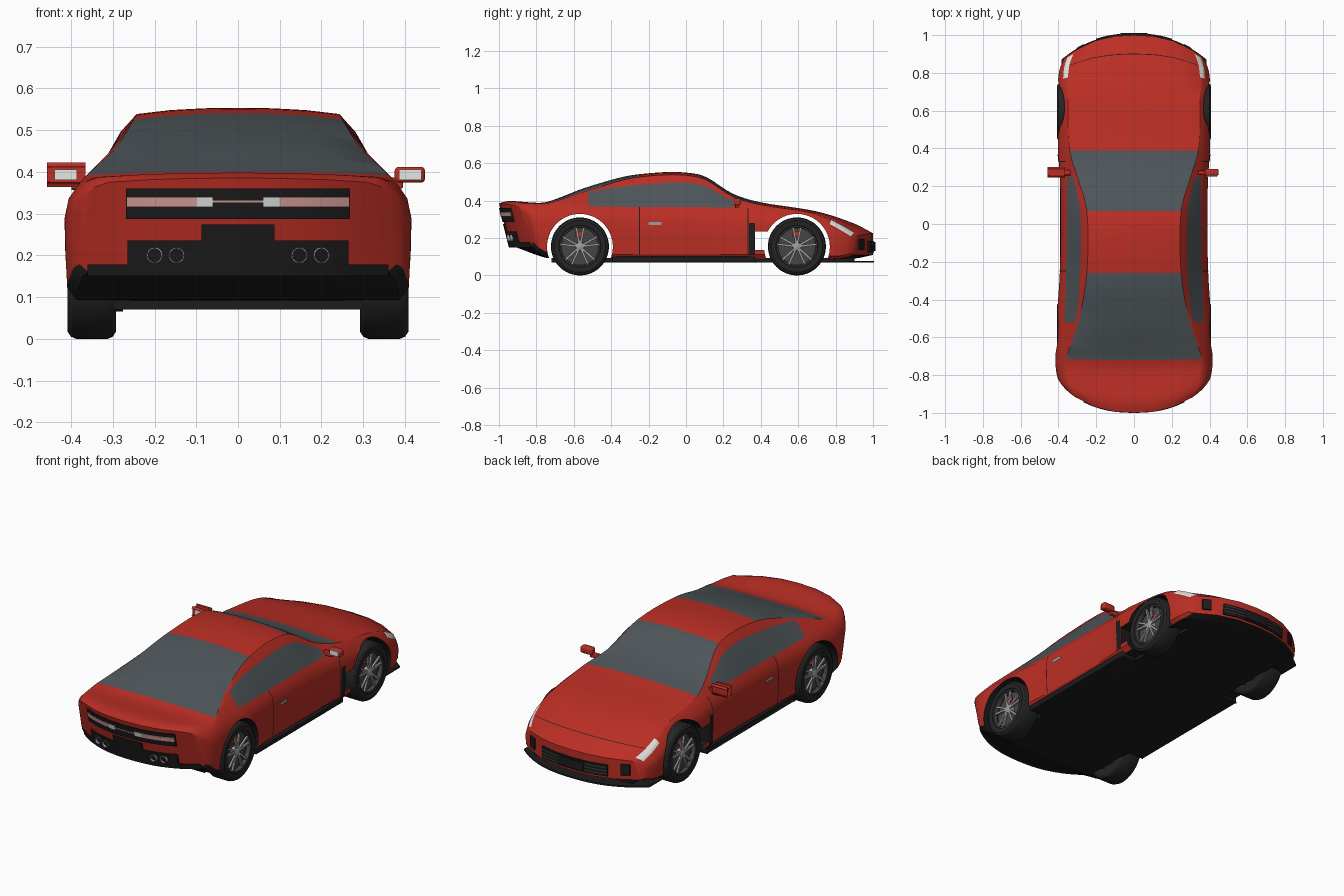
import bpy, bmesh, math
from mathutils import Vector

if "Cube" in bpy.data.objects:
    bpy.data.objects.remove(bpy.data.objects["Cube"])


def material(name, r, g, b):
    m = bpy.data.materials.new(name)
    m.use_nodes = True
    m.diffuse_color = (r, g, b, 1)
    m.node_tree.nodes["Principled BSDF"].inputs["Base Color"].default_value = (r, g, b, 1)
    return m


RED = material("red paint", .5, .028, .018)
GLASS = material("tinted glass", .075, .09, .1)
BLACK = material("black trim", .012, .012, .012)
RUBBER = material("tyre rubber", .018, .018, .018)
ALLOY = material("alloy grey", .35, .35, .35)
DISC = material("dark metal", .06, .06, .06)
LAMP = material("lamp white", .8, .8, .78)
TAIL = material("tail lamp pink", .72, .36, .34)


def finish(bm, name, mats, smooth=True):
    me = bpy.data.meshes.new(name)
    bmesh.ops.recalc_face_normals(bm, faces=bm.faces)
    bm.to_mesh(me)
    bm.free()
    for m in mats:
        me.materials.append(m)
    ob = bpy.data.objects.new(name, me)
    bpy.context.collection.objects.link(ob)
    if smooth:
        crease(ob)
    return ob


def crease(ob):
    bpy.ops.object.select_all(action='DESELECT')
    ob.select_set(True)
    bpy.context.view_layer.objects.active = ob
    bpy.ops.object.shade_smooth_by_angle(angle=math.radians(32))


def box(name, x, y, z, mat, bevel=0):
    bm = bmesh.new()
    bmesh.ops.create_cube(bm, size=1)
    for v in bm.verts:
        v.co = [a + (b - a) * (c + .5) for (a, b), c in zip((x, y, z), v.co)]
    if bevel:
        bmesh.ops.bevel(bm, geom=bm.edges[:], offset=bevel, segments=3, profile=.5, affect='EDGES')
    return finish(bm, name, [mat])


def lathe(name, profile, centre, mat, axis='X', steps=48):
    """Spin (along, radius) points about an axis."""
    bm = bmesh.new()
    rows = []
    for i in range(steps):
        a = math.tau * i / steps
        c, s = math.cos(a), math.sin(a)
        rows.append([bm.verts.new(Vector(centre) + Vector((u, r * c, r * s) if axis == 'X' else (r * c, u, r * s)))
                     for u, r in profile])
    for i in range(steps):
        a, b = rows[i], rows[(i + 1) % steps]
        for j in range(len(profile) - 1):
            bm.faces.new((a[j], b[j], b[j + 1], a[j + 1]))
    bmesh.ops.remove_doubles(bm, verts=bm.verts, dist=1e-5)
    return finish(bm, name, [mat])


# Body stations: y, crown z, roof edge x z, window top x z, belt x z, half width, bottom z
KEYS = [
    (-1, .385, .31, .375, .34, .365, .365, .345, .385, .16),
    (-.95, .398, .33, .387, .355, .375, .38, .35, .4, .15),
    (-.78, .388, .35, .385, .37, .378, .388, .36, .415, .1),
    (-.72, .4, .36, .392, .372, .382, .385, .365, .415, .09),
    (-.52, .475, .295, .455, .31, .445, .37, .37, .41, .085),
    (-.26, .54, .25, .525, .285, .483, .36, .366, .393, .085),
    (.07, .54, .25, .525, .285, .488, .355, .365, .388, .085),
    (.25, .437, .3, .422, .32, .4, .355, .362, .393, .085),
    (.39, .393, .34, .38, .35, .372, .365, .352, .402, .085),
    (.7, .342, .35, .33, .365, .318, .38, .295, .405, .085),
    (.9, .277, .34, .262, .36, .25, .375, .23, .395, .09),
    (1, .225, .31, .215, .335, .205, .355, .19, .37, .11)]


def station(s):
    """Smoothly interpolated body values at s."""
    i = max(k for k in range(len(KEYS) - 1) if KEYS[k][0] <= s + 1e-6)
    p, q = KEYS[i], KEYS[i + 1]
    a, b = KEYS[max(i - 1, 0)], KEYS[min(i + 2, len(KEYS) - 1)]
    h = q[0] - p[0]
    t = (s - p[0]) / h
    out = []
    for j in range(1, len(p)):
        m = (q[j] - a[j]) / (q[0] - a[0]) * h
        n = (b[j] - p[j]) / (b[0] - p[0]) * h
        out.append((2*t**3 - 3*t*t + 1) * p[j] + (t**3 - 2*t*t + t) * m
                   + (3*t*t - 2*t**3) * q[j] + (t**3 - t*t) * n)
    return out


def place(x, s, z):
    """Bow the nose and tail in plan and lean the tail forward."""
    u = max(0, (abs(s) - (.55 if s > 0 else .65)) / (.45 if s > 0 else .35))
    y = s - math.copysign(.13 * u * u * (abs(x) / .38) ** 2.4, s)
    if s < 0:
        y += u * u * max(0, .385 - z) * .25
    return Vector((x, y, z))


def section(s):
    top, ew, ez, gw, gz, bw, bz, w, bot = station(s)
    h = bz - bot
    pts = [(.93 * w * f, bot) for f in (0, 1/3, 2/3, 1)]
    pts += [(.985 * w, bot + .1 * h), (.995 * w, bot + .4 * h), (w, bot + .72 * h),
            (w * .65 + bw * .35, bot + .9 * h), (bw, bz), (gw, gz)]
    pts += [(ew * f, top - (top - ez) * f ** 2.5) for f in (1, 2/3, 1/3, 0)]
    return [place(x, s, z) for x, z in pts]


# Body shell
bm = bmesh.new()
stations = [KEYS[0][0]]
for p, q in zip(KEYS, KEYS[1:]):
    n = max(2, round((q[0] - p[0]) / .035))
    stations += [p[0] + (q[0] - p[0]) * k / n for k in range(1, n + 1)]
rings = []
for s in stations:
    half = section(s)
    other = [Vector((-p.x, p.y, p.z)) for p in half[12:0:-1]]
    rings.append([bm.verts.new(p) for p in half + other])
for s0, s1, a, b in zip(stations, stations[1:], rings, rings[1:]):
    mid = (s0 + s1) / 2
    for k in range(26):
        f = bm.faces.new((a[k], a[(k + 1) % 26], b[(k + 1) % 26], b[k]))
        col = k if k < 13 else 25 - k
        screen = col >= 10 and (.07 < mid < .39 or -.72 < mid < -.26)
        window = col == 8 and -.52 < mid < .25
        f.material_index = 1 if screen or window else 2 if col < 3 or (col == 3 and mid < -.75) else 0
for r in (rings[0], rings[-1]):
    for side in (1, -1):
        for i in range(6):
            bm.faces.new([r[(side * k) % 26] for k in (i, i + 1, 12 - i, 13 - i)])
body = finish(bm, "body", [RED, GLASS, BLACK], smooth=False)

# Wheel arches and vents cut straight through
AXLES = {"rear": -.567, "front": .593}
cutters = [lathe("arch_cutter", [(-.6, 0), (-.6, .176), (.6, .176), (.6, 0)], (0, y, .153), RED, steps=64)
           for y in AXLES.values()]
cutters.append(box("vent_cutter", (-.6, .6), (.368, .45), (.135, .235), RED))
for c in cutters:
    c.data.materials.append(GLASS)
    c.data.materials.append(BLACK)
    for p in c.data.polygons:
        p.material_index = 2
    mod = body.modifiers.new("cut", 'BOOLEAN')
    mod.object, mod.operation, mod.solver = c, 'DIFFERENCE', 'EXACT'
    bpy.context.view_layer.objects.active = body
    bpy.ops.object.modifier_apply(modifier=mod.name)
    bpy.data.objects.remove(c)
crease(body)


def patch(name, s0, s1, a, b, mat, lift=.003, n=8):
    """Thin plates lying on both sides of the body surface."""
    for side, word in ((1, "left_"), (-1, "right_")):
        bm = bmesh.new()
        grid = []
        for i in range(n + 1):
            sec = section(s0 + (s1 - s0) * i / n)
            row = []
            for j in range(n + 1):
                t = a + (b - a) * j / n
                k = min(int(t), 12)
                p = sec[k].lerp(sec[k + 1], t - k)
                row.append(bm.verts.new((p.x * side, p.y, p.z)))
            grid.append(row)
        for r, q in zip(grid, grid[1:]):
            for j in range(n):
                bm.faces.new((r[j], r[j + 1], q[j + 1], q[j]))
        bm.normal_update()
        for v in bm.verts:
            out = v.normal.dot(Vector((v.co.x, 0, v.co.z - .2)))
            v.co += v.normal * math.copysign(lift, out)
        finish(bm, word + name, [mat])


patch("headlamp", .81, .975, 8.5, 10, LAMP)
patch("rear_door_seam", -.252, -.247, 4, 8, BLACK, .0015)
patch("front_door_seam", .328, .333, 4, 8, BLACK, .0015)
patch("fender_vent", .336, .368, 4, 6, BLACK)
patch("bonnet_seam", .898, .902, 10, 13, BLACK, .0015)
patch("door_handle", -.2, -.13, 5.8, 6, ALLOY, .007)


def panel(name, x0, x1, z0, z1, end, mat, out=.006, depth=.02, n=12):
    """Bar following the bowed nose (end 1) or tail (end -1)."""
    bm = bmesh.new()
    cols = []
    for i in range(n + 1):
        x = x0 + (x1 - x0) * i / n
        cols.append([bm.verts.new(place(x, end, z) + Vector((0, end * d, 0)))
                     for z, d in ((z0, out), (z1, out), (z1, -depth), (z0, -depth))])
    for a, b in zip(cols, cols[1:]):
        for k in range(4):
            bm.faces.new((a[k], a[(k + 1) % 4], b[(k + 1) % 4], b[k]))
    bm.faces.new(cols[0])
    bm.faces.new(cols[-1])
    finish(bm, name, [mat])


# Tail details
panel("tail_lamp_housing", -.268, .268, .287, .36, -1, BLACK)
panel("tail_centre_bar", -.06, .06, .326, .331, -1, TAIL, .009)
panel("number_plate_recess", -.088, .088, .235, .274, -1, BLACK)
panel("rear_lower_grille", -.265, .265, .15, .235, -1, BLACK)
for side in (1, -1):
    panel("tail_lamp", side * .1, side * .267, .316, .34, -1, TAIL, .01)
    panel("reversing_lamp", side * .06, side * .1, .316, .34, -1, LAMP, .01)
    panel("lower_bumper_corner", side * .26, side * .36, .15, .178, -1, BLACK)
    for x in (.147, .2):
        y = place(x, -1, .2).y
        lathe("exhaust_trim", [(0, .016), (-.016, .016), (-.016, .019), (0, .019)],
              (side * x, y, .2), ALLOY, 'Y', 24)

# Nose details
panel("front_grille", -.2, .2, .122, .185, 1, BLACK)
for z in (.135, .152, .169):
    panel("grille_slat", -.2, .2, z, z + .006, 1, DISC, .009)
panel("front_plate", -.075, .075, .13, .178, 1, BLACK, .012)
panel("front_splitter", -.385, .385, .07, .078, 1, BLACK, .004, .12, 24)
for side in (1, -1):
    panel("bumper_vent", side * .265, side * .305, .135, .195, 1, BLACK, .008, .03)

# Floor and sills
box("floor", (-.3, .3), (-.72, .9), (.07, .092), BLACK)
for side in (1, -1):
    box("sill", (side * .28, side * .388), (-.395, .37), (.07, .1), BLACK, .005)

    # Mirrors
    box("mirror_shell", (side * .375, side * .448), (.255, .292), (.374, .412), RED, .01)
    box("mirror_glass", (side * .386, side * .44), (.25, .258), (.38, .406), LAMP)
    box("mirror_arm", (side * .34, side * .395), (.262, .282), (.36, .386), RED, .004)

    # Wheels
    for end, y in AXLES.items():
        name, hub = end + "_wheel_", (side * .35, y, .155)
        tyre = [(-.058, .1), (-.058, .138), (-.05, .15), (-.038, .155), (.038, .155), (.05, .15),
                (.058, .138), (.055, .112), (.05, .108), (.02, .106), (-.04, .1), (-.058, .1)]
        lathe(name + "tyre", [(side * u, r) for u, r in tyre], hub, RUBBER)
        lathe(name + "rim", [(side * .03, .1), (side * .052, .102), (side * .052, .109), (side * .03, .109)], hub, DISC)
        lathe(name + "disc", [(-side * .04, 0), (-side * .04, .106), (side * .02, .106), (side * .02, 0)], hub, DISC)
        lathe(name + "hub", [(side * .02, .024), (side * .046, .022), (side * .05, .014), (side * .05, 0)], hub, ALLOY, steps=20)
        box(name + "caliper", (side * .365, side * .385), (y - .025, y + .012), (.205, .238), RED)
        for i in range(10):
            a = math.tau * (i // 2) / 5 + (.2 if i % 2 else -.2)
            spoke = box(name + "spoke", (-.005, .005), (-.0055, .0055), (.012, .103), ALLOY)
            spoke.location = (hub[0] + side * .042, y, hub[2])
            spoke.rotation_euler.x = a
